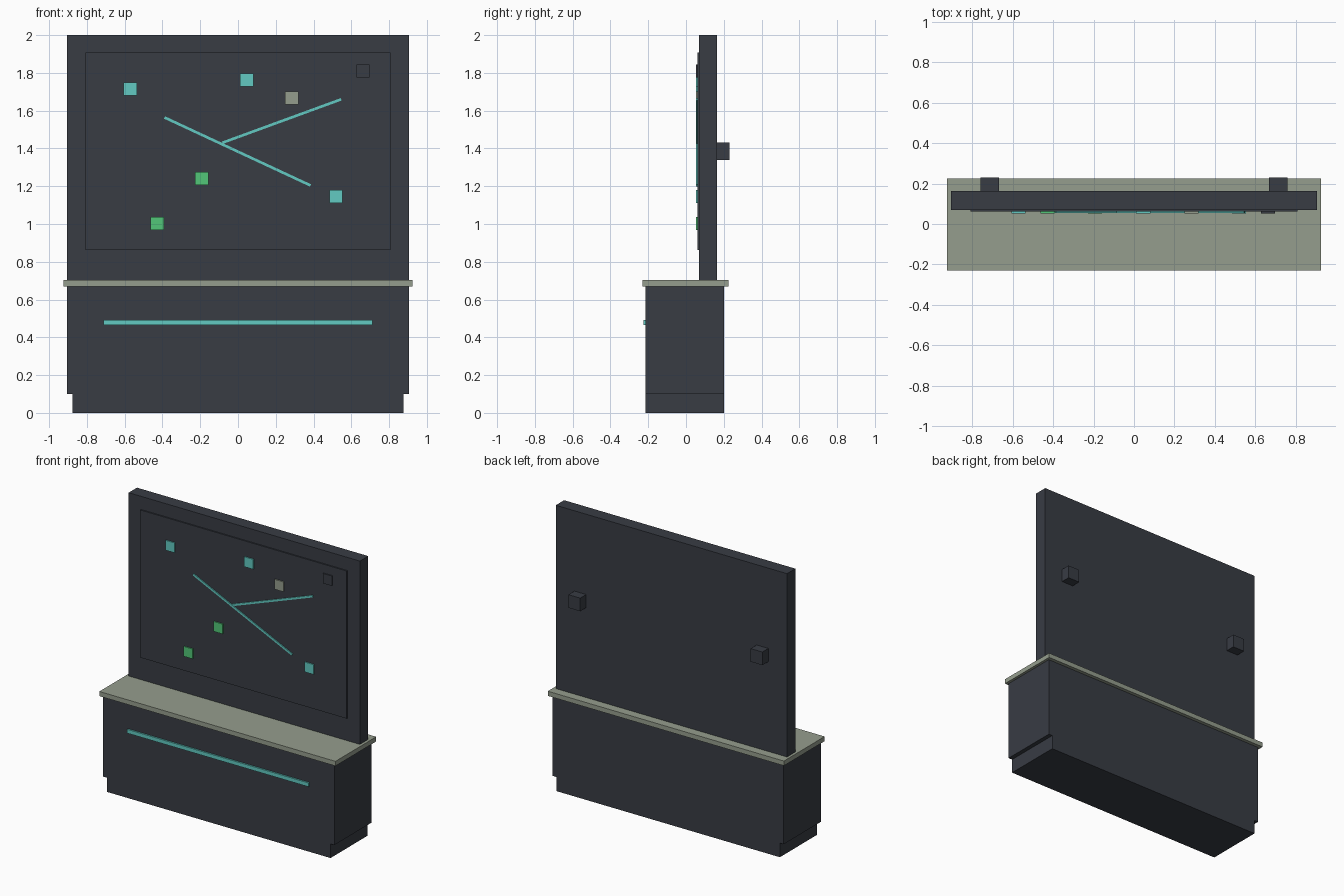
import bpy, math
from mathutils import Matrix

if "Cube" in bpy.data.objects:
    bpy.data.objects.remove(bpy.data.objects["Cube"])


def material(name, rgb):
    def lin(c):
        c /= 255
        return c / 12.92 if c <= 0.04045 else ((c + 0.055) / 1.055) ** 2.4
    m = bpy.data.materials.new(name)
    m.diffuse_color = (*[lin(c) for c in rgb], 1)
    m.use_nodes = True
    m.node_tree.nodes["Principled BSDF"].inputs["Base Color"].default_value = m.diffuse_color
    return m


DARK = material("dark slate", (56, 60, 68))
SAGE = material("sage grey", (149, 157, 141))
TEAL = material("teal", (98, 202, 194))
GREEN = material("green", (82, 198, 120))


def box(name, mat, x, y, z, tilt=0.0):
    """Box from (min, max) ranges, optionally tilted about y."""
    bpy.ops.mesh.primitive_cube_add(size=1)
    o = bpy.context.object
    o.name = o.data.name = name
    size = [r[1] - r[0] for r in (x, y, z)]
    mid = [(r[0] + r[1]) / 2 for r in (x, y, z)]
    o.data.transform(Matrix.Rotation(tilt, 4, 'Y') @ Matrix.Diagonal((*size, 1)))
    o.location = mid
    o.data.materials.append(mat)
    return o


# Cabinet
box("plinth", DARK, (-0.875, 0.875), (-0.215, 0.2), (0, 0.1))
box("cabinet", DARK, (-0.905, 0.905), (-0.215, 0.2), (0.1, 0.67))
box("countertop", SAGE, (-0.924, 0.924), (-0.23, 0.225), (0.67, 0.703))
box("front_strip", TEAL, (-0.711, 0.711), (-0.226, -0.215), (0.464, 0.491))

# Upright board with its raised panel
box("back_board", DARK, (-0.905, 0.905), (0.07, 0.163), (0.703, 2.0))
box("display_panel", DARK, (-0.808, 0.808), (0.061, 0.07), (0.863, 1.907))

# Mounting blocks on the back
for side in (-1, 1):
    c = side * 0.713
    box("rear_block", DARK, (c - 0.046, c + 0.046), (0.163, 0.23), (1.339, 1.432))

# Square markers on the panel
for x, z, mat in [(-0.57, 1.715, TEAL), (0.046, 1.763, TEAL), (0.519, 1.145, TEAL),
                  (0.284, 1.667, SAGE), (-0.192, 1.241, GREEN), (-0.427, 1.002, GREEN),
                  (0.662, 1.81, DARK)]:
    h = 0.035
    box("marker", mat, (x - h, x + h), (0.053, 0.061), (z - h, z + h))

# Connecting lines on the panel
for x0, z0, x1, z1 in [(-0.389, 1.564, 0.384, 1.204), (-0.083, 1.43, 0.546, 1.66)]:
    half = math.hypot(x1 - x0, z1 - z0) / 2
    cx, cz = (x0 + x1) / 2, (z0 + z1) / 2
    box("link_line", TEAL, (cx - half, cx + half), (0.054, 0.061),
        (cz - 0.007, cz + 0.007), -math.atan2(z1 - z0, x1 - x0))
